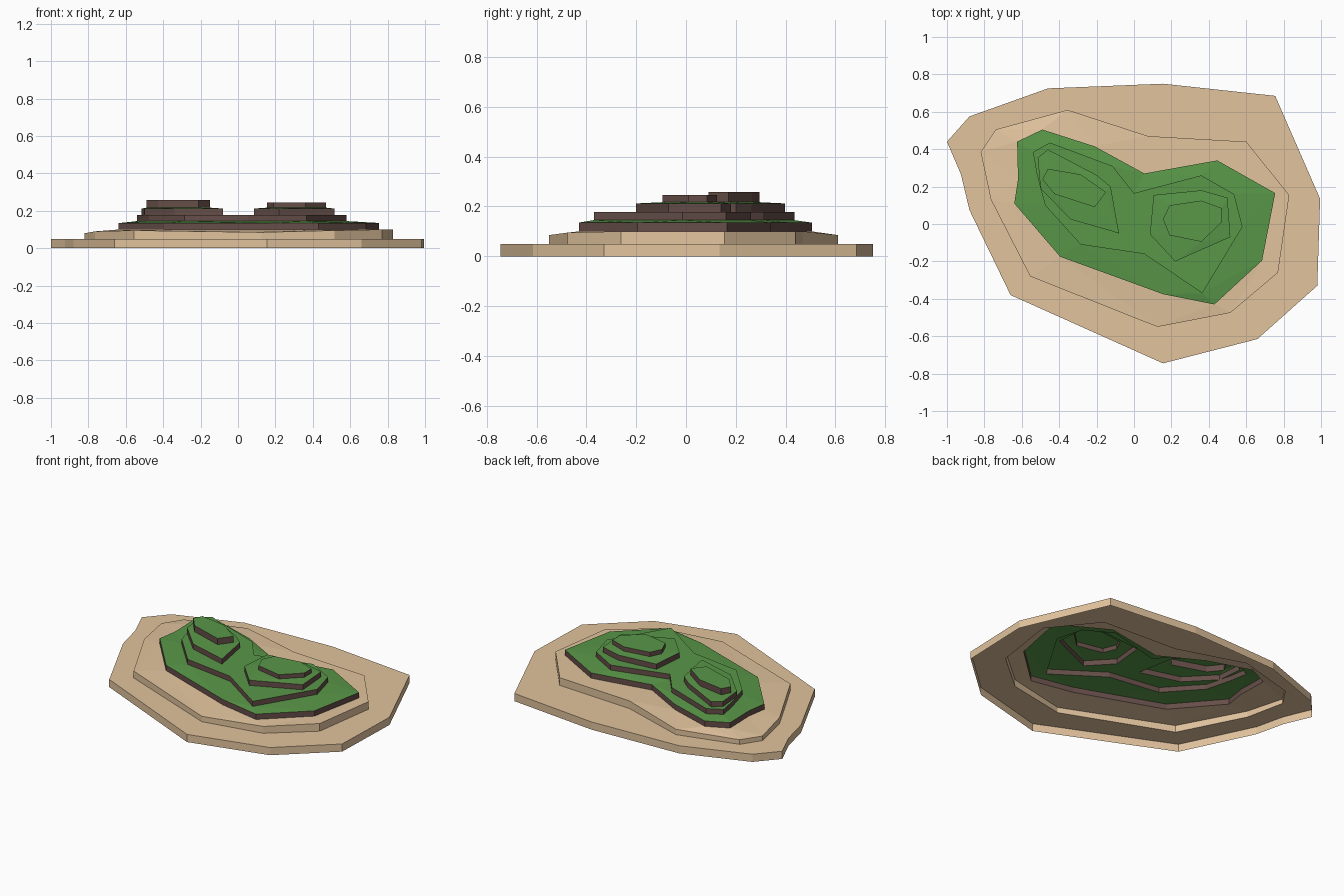
import bpy, bmesh

if "Cube" in bpy.data.objects:
    bpy.data.objects.remove(bpy.data.objects["Cube"])


def material(name, rgb):
    m = bpy.data.materials.new(name)
    m.diffuse_color = (*rgb, 1)
    m.use_nodes = True
    m.node_tree.nodes["Principled BSDF"].inputs["Base Color"].default_value = m.diffuse_color
    return m


sand = material("sand", (0.76, 0.55, 0.34))
grass = material("grass", (0.10, 0.31, 0.065))
rock = material("rock", (0.13, 0.075, 0.065))


def tier(name, outline, z0, z1, top_mat, wall_mat, holes=()):
    """Open-bottomed step: a wall round the outline and a top cap reaching
    the foot of the next tiers. z1 is one height or one per point."""
    bm = bmesh.new()
    n = len(outline)
    tops = z1 if isinstance(z1, list) else [z1] * n
    low = [bm.verts.new((x, y, z0)) for x, y in outline]
    high = [bm.verts.new((x, y, z)) for (x, y), z in zip(outline, tops)]
    for i in range(n):
        j = (i + 1) % n
        # outlines run clockwise seen from above
        bm.faces.new((low[j], low[i], high[i], high[j]))
    edges = [bm.edges.get((high[i], high[(i + 1) % n])) for i in range(n)]
    for pts, z in holes:
        ring = [bm.verts.new((x, y, z)) for x, y in pts]
        edges += [bm.edges.new((ring[i - 1], ring[i])) for i in range(len(ring))]
    fill = bmesh.ops.triangle_fill(bm, edges=edges, use_beauty=True, normal=(0, 0, 1))
    for f in fill["geom"]:
        if isinstance(f, bmesh.types.BMFace):
            f.normal_update()
            if f.normal.z < 0:
                f.normal_flip()
            f.material_index = 1
    # merge flat areas back into single faces
    bmesh.ops.dissolve_limit(bm, angle_limit=0.005, verts=bm.verts[:], edges=bm.edges[:])
    me = bpy.data.meshes.new(name)
    bm.to_mesh(me)
    bm.free()
    me.materials.append(wall_mat)
    me.materials.append(top_mat)
    bpy.context.collection.objects.link(bpy.data.objects.new(name, me))


# Contours, clockwise from the left
shore = [(-1, .44), (-.88, .575), (-.46, .725), (.155, .75), (.755, .685), (.995, .135),
         (.98, -.33), (.66, -.615), (.155, -.745), (-.66, -.38), (-.88, .075), (-.925, .265)]
beach = [(-.82, .385), (-.74, .505), (-.355, .61), (.075, .47), (.6, .44), (.83, .155),
         (.77, -.26), (.515, -.475), (.125, -.55), (-.555, -.28), (-.765, .13)]
beach_top = [.08, .08, .085, .1, .1, .1, .1, .095, .085, .095, .09]
meadow = [(-.625, .44), (-.49, .505), (-.21, .415), (.055, .27), (.445, .34), (.755, .165),
          (.685, -.195), (.43, -.43), (.155, -.375), (-.395, -.175), (-.64, .11), (-.62, .24)]
ridge = [(-.54, .385), (-.45, .435), (-.115, .31), (0, .165), (.36, .26), (.535, .16),
         (.58, -.015), (.365, -.37), (.055, -.16), (-.285, -.11), (-.475, .1), (-.52, .27)]
left_hill = [(-.515, .355), (-.46, .398), (-.2, .262), (-.125, .2), (-.08, -.05), (-.34, .025), (-.5, .19)]
left_peak = [(-.49, .24), (-.46, .295), (-.285, .265), (-.15, .17), (-.21, .09), (-.425, .16)]
right_hill = [(.105, .155), (.36, .18), (.5, .14), (.515, -.07), (.22, -.2), (.085, -.055)]
right_peak = [(.19, .1), (.36, .125), (.47, .085), (.47, .01), (.36, -.095), (.19, -.06), (.155, .025)]

# Sand steps
tier("shore", shore, 0, .05, sand, sand, [(beach, .05)])
tier("beach", beach, .05, beach_top, sand, sand, [(meadow, .1)])
# Grass terraces with rock walls
tier("meadow", meadow, .1, .135, grass, rock, [(ridge, .145)])
tier("ridge", ridge, .145, .178, grass, rock, [(left_hill, .178), (right_hill, .178)])
# Two hills, each with a summit
tier("left_hill", left_hill, .178, .212, grass, rock, [(left_peak, .217)])
tier("left_peak", left_peak, .217, .257, grass, rock)
tier("right_hill", right_hill, .178, .212, grass, rock, [(right_peak, .217)])
tier("right_peak", right_peak, .217, .245, grass, rock)
